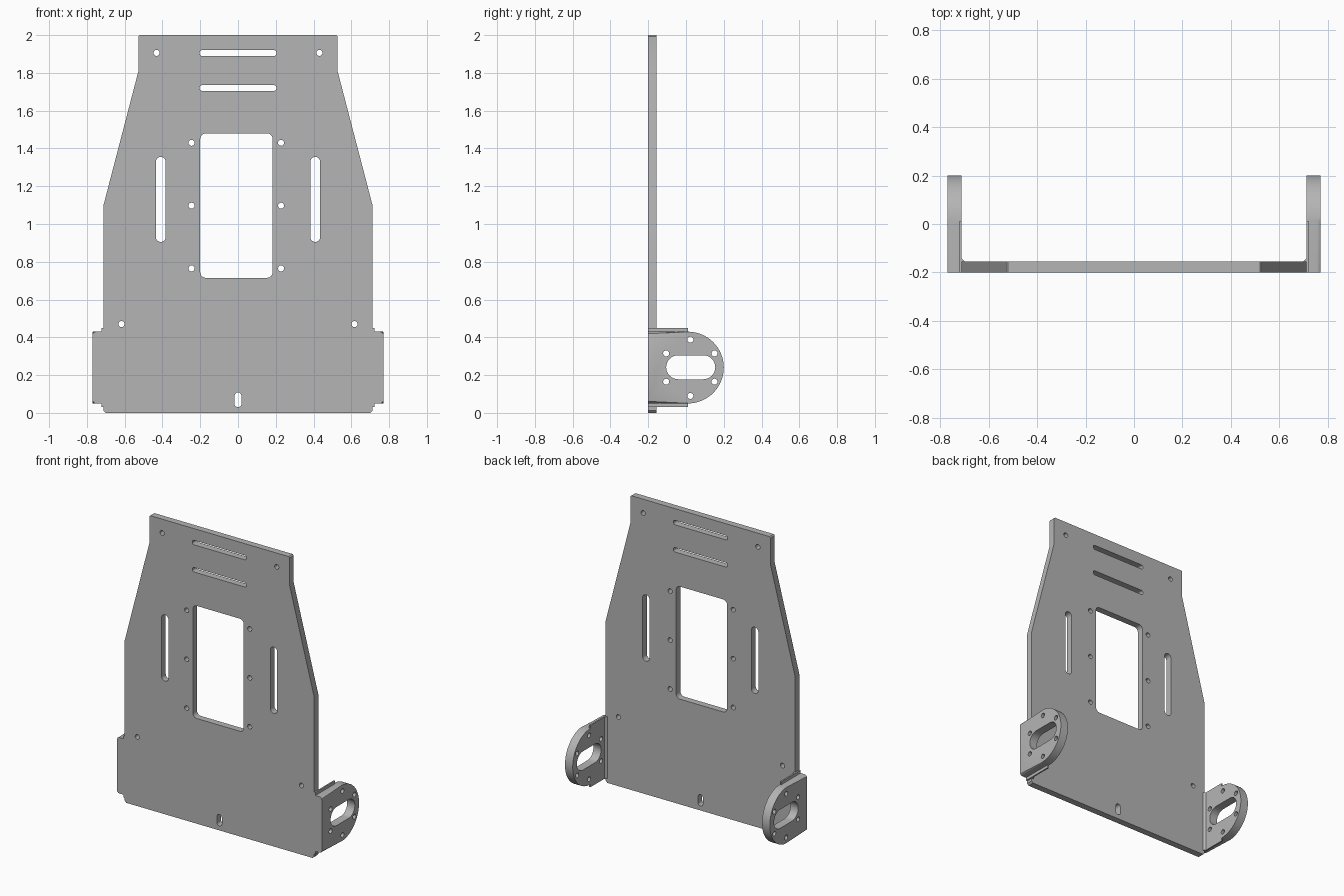
import bpy
import bmesh
from math import pi, sin, cos

cube = bpy.data.objects.get("Cube")
if cube:
    bpy.data.objects.remove(cube, do_unlink=True)

grey = bpy.data.materials.new("sheet_metal_grey")
grey.use_nodes = True
colour = (0.46, 0.46, 0.46, 1)
grey.diffuse_color = colour
grey.node_tree.nodes["Principled BSDF"].inputs["Base Color"].default_value = colour

# Maps from (profile u, profile v, depth w) to space
FRONT = lambda u, v, w: (u, w, v)
SIDE = lambda u, v, w: (w, u, v)
TOP = lambda u, v, w: (u, v, w)


def rounded(u0, u1, v0, v1, r, n=8):
    """Rectangle outline with rounded corners; also makes slots and circles."""
    corners = [(u1 - r, v1 - r), (u0 + r, v1 - r), (u0 + r, v0 + r), (u1 - r, v0 + r)]
    pts = []
    for k, (cu, cv) in enumerate(corners):
        for i in range(n + 1):
            a = (k + i / n) * pi / 2
            p = (cu + r * cos(a), cv + r * sin(a))
            if not pts or abs(p[0] - pts[-1][0]) + abs(p[1] - pts[-1][1]) > 1e-5:
                pts.append(p)
    if abs(pts[0][0] - pts[-1][0]) + abs(pts[0][1] - pts[-1][1]) < 1e-5:
        pts.pop()
    return pts


def hole(u, v, r=0.016):
    return rounded(u - r, u + r, v - r, v + r, r, 5)


def prism(name, loops, w0, w1, axes, bevel=None):
    """Extrude closed outlines between two depths."""
    bm = bmesh.new()
    for loop in loops:
        a, b = ([bm.verts.new(axes(u, v, w)) for u, v in loop] for w in (w0, w1))
        bm.faces.new(a)
        bm.faces.new(b)
        for i in range(len(a)):
            j = (i + 1) % len(a)
            bm.faces.new((a[i], a[j], b[j], b[i]))
    bmesh.ops.recalc_face_normals(bm, faces=bm.faces)
    if bevel:
        edges = [e for e in bm.edges if bevel(e)]
        bmesh.ops.bevel(bm, geom=edges, offset=0.018, segments=4, profile=0.5, affect='EDGES')
    mesh = bpy.data.meshes.new(name)
    bm.to_mesh(mesh)
    bm.free()
    mesh.materials.append(grey)
    ob = bpy.data.objects.new(name, mesh)
    bpy.context.collection.objects.link(ob)
    return ob


def finish(ob, cutter, mirror=False):
    """Cut the holes, mirror if asked, bake and shade."""
    cut = ob.modifiers.new("holes", 'BOOLEAN')
    cut.operation = 'DIFFERENCE'
    cut.solver = 'EXACT'
    cut.object = cutter
    if mirror:
        ob.modifiers.new("mirror", 'MIRROR').use_mirror_merge = False
    bpy.context.view_layer.update()
    deps = bpy.context.evaluated_depsgraph_get()
    mesh = bpy.data.meshes.new_from_object(ob.evaluated_get(deps))
    ob.modifiers.clear()
    ob.data = mesh
    bpy.ops.object.select_all(action='DESELECT')
    ob.select_set(True)
    bpy.context.view_layer.objects.active = ob
    bpy.ops.object.shade_smooth_by_angle(angle=pi / 6)


# Back plate with tapered shoulders
half = [(0.70, 0), (0.712, 0.012), (0.712, 1.10), (0.527, 1.81), (0.527, 1.993), (0.52, 2.0)]
outline = half + [(-u, v) for u, v in reversed(half)]
plate = prism("plate", [outline], -0.2, -0.155, FRONT)

# Plate openings: window, slots and screw holes
openings = [rounded(-0.2, 0.183, 0.715, 1.48, 0.03),
            rounded(-0.203, 0.203, 1.89, 1.92, 0.012),
            rounded(-0.203, 0.203, 1.705, 1.735, 0.012),
            rounded(-0.018, 0.018, 0.03, 0.108, 0.0179)]
for s in (-1, 1):
    openings.append(rounded(s * 0.409 - 0.026, s * 0.409 + 0.026, 0.905, 1.355, 0.0259))
    openings += [hole(s * 0.431, 1.906), hole(s * 0.617, 0.47)]
    openings += [hole(s * 0.237 - 0.009, z) for z in (0.765, 1.097, 1.43)]
plate_cutter = prism("plate_cutter", openings, -0.4, 0.1, FRONT)
plate_cutter.hide_render = True
finish(plate, plate_cutter)

# Side brackets: straight at the front, half round at the back
arc = [(0.01 + 0.19 * cos(a), 0.24 + 0.19 * sin(a))
       for a in (-pi / 2 + pi * i / 32 for i in range(33))]
bracket = prism("side_brackets", [[(-0.2, 0.05)] + arc + [(-0.2, 0.43)]], 0.712, 0.77, SIDE,
                lambda e: all(v.co.x > 0.76 for v in e.verts) and e.calc_length() > 0.2
                and abs(e.verts[0].co.z - e.verts[1].co.z) < 0.01)

# Bend strips joining the brackets to the plate
strip = prism("bend_strips", [[(0.722, -0.2), (0.722, 0.01), (0.712, 0.01), (0.712, -0.14),
                               (0.698, -0.155), (0.712, -0.16), (0.712, -0.2)]],
              0.03, 0.45, TOP)

# Bracket slot and ring of screw holes
cuts = [rounded(-0.105, 0.155, 0.178, 0.305, 0.0634)]
cuts += [hole(y, z) for y in (-0.105, 0.151) for z in (0.165, 0.315)]
cuts += [hole(0.023, z) for z in (0.09, 0.388)]
bracket_cutter = prism("bracket_cutter", cuts, 0.6, 0.9, SIDE)
bracket_cutter.hide_render = True
finish(bracket, bracket_cutter, mirror=True)
finish(strip, bracket_cutter, mirror=True)

for helper in (plate_cutter, bracket_cutter):
    bpy.data.objects.remove(helper, do_unlink=True)
